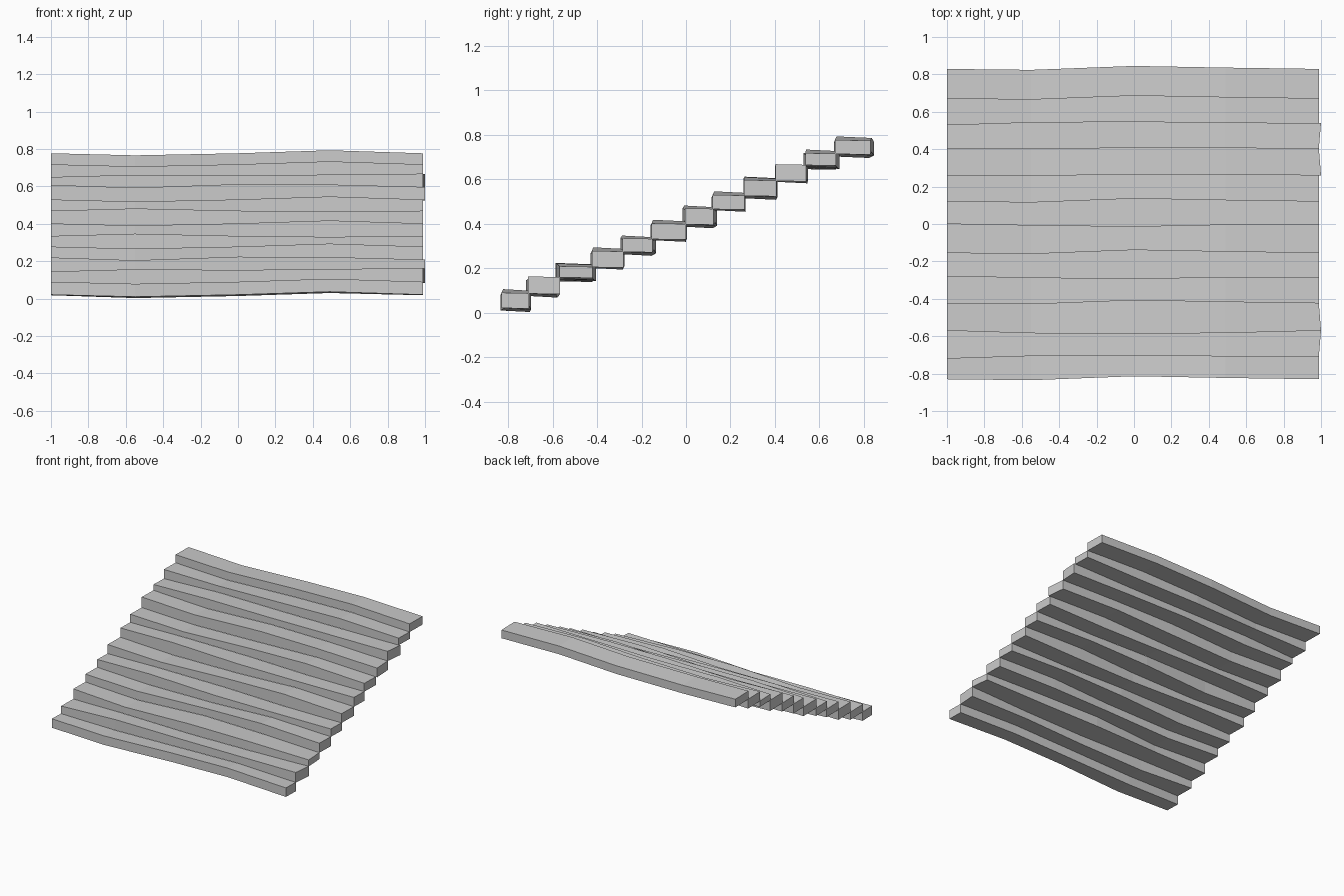
import bpy, bmesh

if "Cube" in bpy.data.objects:
    bpy.data.objects.remove(bpy.data.objects["Cube"])

# Stations along each worn tread and the ways its edges wander there
XS = (-1.0, -0.55, 0.0, 0.49, 0.988)
Y_WEAR = {
    'A': (0, -.005, .016, .007, 0),
    'B': (0, .014, .018, .012, .009),
    'C': (0, -.008, -.015, -.005, -.005),
    'D': (0, -.014, -.017, -.013, 0),
    'E': (0, -.002, .004, .003, 0),
}
Z_WEAR = {
    'A': (0, -.011, 0, .016, 0),
    'B': (0, .012, .008, .013, .018),
    'C': (0, .012, 0, -.005, 0),
    'D': (0, -.015, .004, .002, -.011),
}
FRONT = (-.83, -.72, -.57, -.424, -.28, -.155, 0, .12, .26, .403, .528, .67, .825)
LEVEL = (.025, .09, .145, .22, .278, .335, .402, .47, .53, .608, .65, .718, .777)
Y_KIND = "ABDACACAEEBAA"
Z_KIND = "AABDACACADBAA"
SLOPE, LAP = .007, .004


def add_step(k):
    bm = bmesh.new()
    y0, y1 = Y_WEAR[Y_KIND[k]], Y_WEAR[Y_KIND[k + 1]]
    z0, z1 = Z_WEAR[Z_KIND[k]], Z_WEAR[Z_KIND[k + 1]]
    rings = []
    for i, x in enumerate(XS):
        f, b = FRONT[k] + y0[i], FRONT[k + 1] + y1[i] + LAP
        lo, hi = LEVEL[k] + z0[i] - LAP, LEVEL[k + 1] + z1[i]
        # slightly skewed right ends on a few steps
        last = i == len(XS) - 1
        xf = x + (.012 if last and k in (2, 8) else 0)
        xb = x + (.012 if last and k in (1, 9) else 0)
        s = SLOPE if 0 < i < len(XS) - 1 else SLOPE * .4
        rings.append([bm.verts.new(p) for p in (
            (xf, f, lo), (xb, b, lo - s), (xb, b, hi - s), (xf, f, hi))])
    for r, q in zip(rings, rings[1:]):
        for j in range(4):
            n = (j + 1) % 4
            bm.faces.new((r[j], r[n], q[n], q[j]))
    bm.faces.new(rings[0])
    bm.faces.new(rings[-1])
    bmesh.ops.recalc_face_normals(bm, faces=bm.faces)
    name = f"stone_step_{k + 1:02d}"
    me = bpy.data.meshes.new(name)
    bm.to_mesh(me)
    bm.free()
    bpy.context.collection.objects.link(bpy.data.objects.new(name, me))


# Twelve slabs climbing toward the back
for k in range(12):
    add_step(k)
